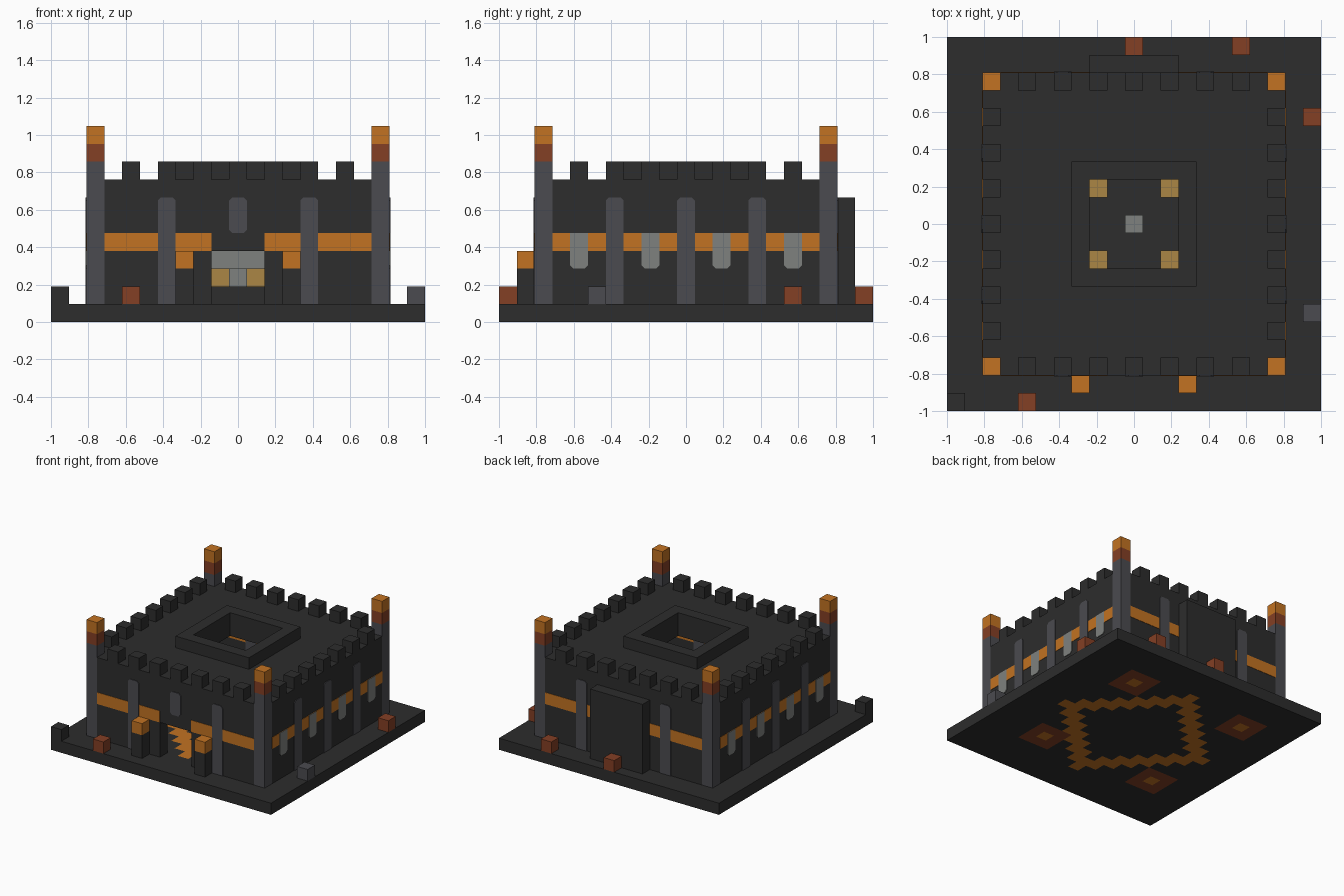
import bpy, bmesh, math
from mathutils import Matrix

if "Cube" in bpy.data.objects:
    bpy.data.objects.remove(bpy.data.objects["Cube"])

U = 2 / 21  # one block


def material(name, r, g, b):
    m = bpy.data.materials.new(name)
    m.use_nodes = True
    m.diffuse_color = (r, g, b, 1)
    m.node_tree.nodes["Principled BSDF"].inputs["Base Color"].default_value = (r, g, b, 1)
    return m


DARK = material("dark stone", 0.026, 0.026, 0.026)
GREY = material("grey stone", 0.07, 0.07, 0.08)
SILVER = material("pale metal", 0.21, 0.22, 0.21)
ORANGE = material("orange", 0.54, 0.17, 0.016)
RUST = material("rust red", 0.23, 0.05, 0.018)
TAN = material("tan gold", 0.41, 0.24, 0.06)


def finish(name, bm, mats, side=0):
    """Scale from blocks to units, turn to one of the four sides, and link."""
    bmesh.ops.recalc_face_normals(bm, faces=bm.faces[:])
    bm.transform(Matrix.Rotation(side * math.pi / 2, 4, 'Z') @ Matrix.Scale(U, 4))
    me = bpy.data.meshes.new(name)
    bm.to_mesh(me)
    bm.free()
    for m in mats:
        me.materials.append(m)
    ob = bpy.data.objects.new(name, me)
    bpy.context.collection.objects.link(ob)
    return ob


def block(name, mat, x, y, z0, z1, wx=1, wy=1, side=0):
    bm = bmesh.new()
    bmesh.ops.create_cube(bm, size=1)
    bm.transform(Matrix.Translation((x, y, (z0 + z1) / 2)) @ Matrix.Diagonal((wx, wy, z1 - z0, 1)))
    return finish(name, bm, [mat], side)


def slab_profile(name, mat, pts, side, proud=0.0):
    """Outline in (along, up) extruded through the wall thickness."""
    bm = bmesh.new()
    f = bm.faces.new([bm.verts.new((x, -8.5 - proud, z)) for x, z in pts])
    ext = bmesh.ops.extrude_face_region(bm, geom=[f], use_keep_orig=True)
    moved = [v for v in ext["geom"] if isinstance(v, bmesh.types.BMVert)]
    bmesh.ops.translate(bm, verts=moved, vec=(0, 1 + 2 * proud, 0))
    return finish(name, bm, [mat], side)


def panel(name, mat, x0, x1, z0, z1, side, proud, top=0, bottom=0):
    """Inlaid panel with optional clipped top or bottom corners."""
    pts = []
    pts += [(x0, z0 + bottom), (x0 + bottom, z0), (x1 - bottom, z0), (x1, z0 + bottom)] if bottom else [(x0, z0), (x1, z0)]
    pts += [(x1, z1 - top), (x1 - top, z1), (x0 + top, z1), (x0, z1 - top)] if top else [(x1, z1), (x0, z1)]
    return slab_profile(name, mat, pts, side, proud)


def frame(name, mat, outer, inner, z0, z1):
    """Square ring with a square hole."""
    bm = bmesh.new()
    signs = [(-1, -1), (1, -1), (1, 1), (-1, 1)]
    loops = [[bm.verts.new((sx * r, sy * r, z)) for sx, sy in signs]
             for r, z in ((outer, z0), (outer, z1), (inner, z1), (inner, z0))]
    for a in range(4):
        p, q = loops[a], loops[(a + 1) % 4]
        for i in range(4):
            j = (i + 1) % 4
            bm.faces.new((p[i], p[j], q[j], q[i]))
    return finish(name, bm, [mat])


# Ground slab with inlaid floor pattern
bm = bmesh.new()
bmesh.ops.create_grid(bm, x_segments=21, y_segments=21, size=10.5)
ext = bmesh.ops.extrude_face_region(bm, geom=bm.faces[:], use_keep_orig=True)
bmesh.ops.translate(bm, vec=(0, 0, 1), verts=[v for v in ext["geom"] if isinstance(v, bmesh.types.BMVert)])
for f in bm.faces:
    c = f.calc_center_median()
    x, y = round(c.x), round(c.y)
    rug = max(min(abs(x + 6), abs(x - 5)), min(abs(y - 6), abs(y + 5)))
    if abs(c.z - 0.5) < 0.1:
        f.material_index = 0
    elif abs(x) + abs(y) in (6, 7) or rug == 0:
        f.material_index = 1
    elif rug == 1:
        f.material_index = 2
finish("ground_slab", bm, [DARK, ORANGE, RUST])

# Walls, the front one with a gate opening
gate = [(-7.5, 1), (-1.5, 1), (-1.5, 4), (1.5, 4), (1.5, 1), (7.5, 1), (7.5, 8), (-7.5, 8)]
slab_profile("front_wall", DARK, gate, 0)
for side, name in ((1, "left"), (2, "back"), (3, "right")):
    slab_profile(name + "_wall", DARK, [(-7.5, 1), (7.5, 1), (7.5, 8), (-7.5, 8)], side)

# Roof and raised skylight rim
frame("roof", DARK, 7.5, 2.5, 7, 8)
frame("skylight_rim", DARK, 3.5, 2.5, 8, 9)

for side in range(4):
    # Corner towers with coloured tops
    block("corner_tower", GREY, -8, -8, 1, 9, side=side)
    block("tower_band", RUST, -8, -8, 9, 10, side=side)
    block("tower_flame", ORANGE, -8, -8, 10, 11, side=side)
    # Battlements
    for x in range(-6, 7, 2):
        block("merlon", DARK, x, -8, 8, 9, side=side)
    # Bands, pilasters and windows
    flank = side % 2 == 1
    if flank:
        panel("orange_band", ORANGE, -7.5, 7.5, 4, 5, side, 0.03)
        for x in (-6, -2, 2, 6):
            panel("side_window", SILVER, x - .5, x + .5, 3, 5, side, 0.06, bottom=0.18)
    else:
        panel("orange_band", ORANGE, -7.5, -1.5, 4, 5, side, 0.03)
        panel("orange_band", ORANGE, 1.5, 7.5, 4, 5, side, 0.03)
    for x in (-4, 0, 4) if flank else (-4, 4):
        panel("pilaster", GREY, x - .5, x + .5, 1, 7, side, 0.06, top=0.18)

# Window above the gate
panel("gate_window", GREY, -.5, .5, 5, 7, 0, 0.06, top=0.18, bottom=0.18)

# Gate torches
for x in (-3, 3):
    block("torch_post", DARK, x, -9, 1, 3)
    block("torch_flame", ORANGE, x, -9, 3, 4)

# Rear buttress
block("rear_buttress", DARK, 0, 9, 1, 7, wx=5)

# Altar under the skylight
block("altar_platform", DARK, 0, 0, 1, 2, wx=5, wy=5)
block("altar_stone", SILVER, 0, 0, 2, 3)
for x in (-2, 2):
    for y in (-2, 2):
        block("altar_lamp", TAN, x, y, 2, 3)

# Throne against the back wall
block("throne_base", DARK, 0, 6, 1, 2, wx=3)
block("throne_seat", SILVER, 0, 6, 2, 3)
block("throne_back", SILVER, 0, 7, 2, 4, wx=3)
for x in (-1, 1):
    block("throne_arm", TAN, x, 6, 2, 3)

# Loose blocks around the yard
for x, y in ((-6, -10), (0, 10), (6, 10), (10, 6)):
    block("rust_block", RUST, x, y, 1, 2)
block("grey_block", GREY, 10, -5, 1, 2)
block("dark_block", DARK, -10, -10, 1, 2)
